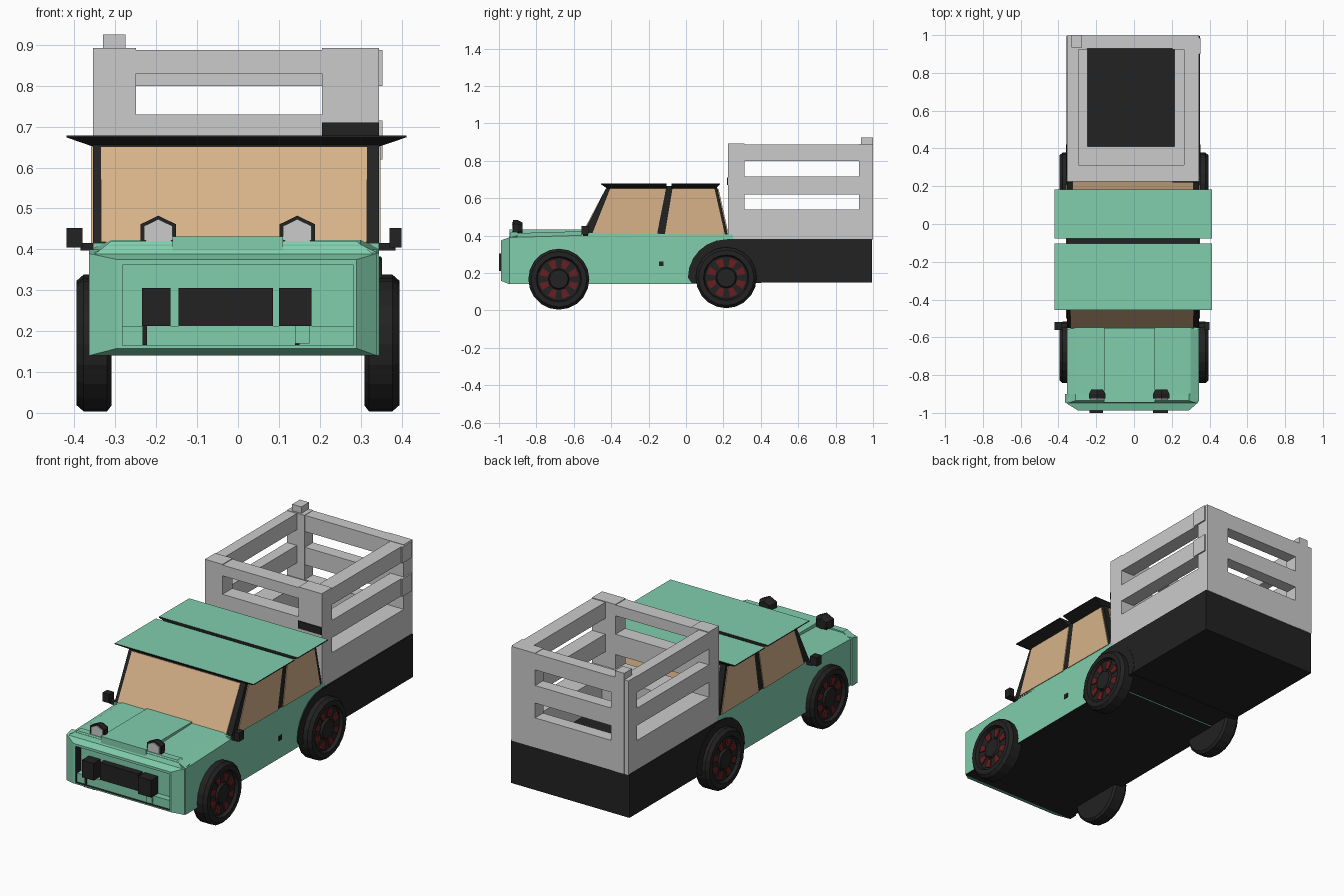
import bpy, bmesh, math
from mathutils import Vector

if "Cube" in bpy.data.objects:
    bpy.data.objects.remove(bpy.data.objects["Cube"])


def material(name, col):
    m = bpy.data.materials.new(name)
    m.diffuse_color = (*col, 1)
    m.use_nodes = True
    m.node_tree.nodes["Principled BSDF"].inputs["Base Color"].default_value = m.diffuse_color
    return m


GREEN = material("mint green paint", (0.22, 0.62, 0.42))
BLACK = material("black trim", (0.016, 0.016, 0.016))
GREY = material("light grey boards", (0.6, 0.6, 0.6))
TAN = material("tan glass", (0.68, 0.45, 0.25))
RED = material("dark red spokes", (0.14, 0.013, 0.015))


def loft(name, rings, mats, rule=None):
    """Skin between rings of points, cap both ends, colour faces by a rule."""
    bm = bmesh.new()
    loops = [[bm.verts.new(p) for p in r] for r in rings]
    n = len(loops[0])
    for a, b in zip(loops, loops[1:]):
        for i in range(n):
            j = (i + 1) % n
            bm.faces.new((a[i], a[j], b[j], b[i]))
    bm.faces.new(loops[0])
    bm.faces.new(loops[-1])
    bmesh.ops.recalc_face_normals(bm, faces=bm.faces)
    if rule:
        for f in bm.faces:
            f.material_index = int(rule(f.normal, f.calc_center_median()))
    me = bpy.data.meshes.new(name)
    bm.to_mesh(me)
    bm.free()
    for m in mats:
        me.materials.append(m)
    ob = bpy.data.objects.new(name, me)
    bpy.context.collection.objects.link(ob)
    return ob


def rect(z, x0, x1, y0, y1):
    return [(x0, y0, z), (x1, y0, z), (x1, y1, z), (x0, y1, z)]


def rect_y(y, x0, x1, z0, z1):
    return [(x0, y, z0), (x1, y, z0), (x1, y, z1), (x0, y, z1)]


def box(name, mat, x0, x1, y0, y1, z0, z1):
    return loft(name, [rect(z0, x0, x1, y0, y1), rect(z1, x0, x1, y0, y1)], [mat])


def side_prism(name, pts, x0, x1, mats, rule=None):
    """Extrude a (y, z) side profile across x."""
    return loft(name, [[(x, y, z) for y, z in pts] for x in (x0, x1)], mats, rule)


def under(n, c):
    return n.z < -0.9


XL, XR = -0.355, 0.345

# Lower body and chamfered hood, black underneath
side_prism("body_tub", [(-0.56, 0.14), (0.25, 0.14), (0.25, 0.405), (-0.56, 0.415)],
           XL, XR, [GREEN, BLACK], under)


def hood_ring(y, dz):
    return [(XL, y, 0.14), (XR, y, 0.14), (XR, y, 0.39 + dz), (XR - 0.045, y, 0.412 + dz),
            (XL + 0.045, y, 0.412 + dz), (XL, y, 0.39 + dz)]


loft("hood", [hood_ring(-0.94, 0), hood_ring(-0.53, 0.012)], [GREEN, BLACK], under)
box("hood_bulge", GREEN, -0.16, 0.11, -0.945, -0.55, 0.39, 0.432)

# Nose: chamfered frame around a recessed black grille
loft("nose_frame", [rect_y(-0.90, -0.365, 0.34, 0.14, 0.40),
                    rect_y(-0.945, -0.365, 0.34, 0.14, 0.39),
                    rect_y(-0.988, -0.295, 0.29, 0.158, 0.375),
                    rect_y(-0.988, -0.282, 0.283, 0.165, 0.362),
                    rect_y(-0.935, -0.282, 0.283, 0.165, 0.362)],
     [GREEN, BLACK],
     lambda n, c: n.z < -0.9 and c.y > -0.95
     or (-0.97 < c.y < -0.93 and abs(c.x) < 0.286 and 0.164 < c.z < 0.363))
loft("nose_top", [rect(0.385, -0.355, 0.335, -0.95, -0.9), rect(0.42, -0.31, 0.29, -0.935, -0.9)],
     [GREEN])
box("front_bumper", GREEN, -0.282, 0.283, -0.975, -0.93, 0.165, 0.212)
box("grille_block", BLACK, -0.145, 0.085, -0.975, -0.93, 0.21, 0.305)
for x0, x1 in ((-0.235, -0.165), (0.10, 0.18)):
    box("grille_side_block", BLACK, x0, x1, -1.0, -0.93, 0.212, 0.305)
for x in (-0.228, 0.145):
    box("bumper_strap", BLACK, x - 0.006, x + 0.006, -0.98, -0.94, 0.166, 0.215)
box("tow_block", GREEN, 0.14, 0.175, -0.985, -0.94, 0.17, 0.215)

# Hexagonal headlights standing on the hood
for cx in (-0.195, 0.145):
    def hexa(y, r):
        return [(cx + r * math.sin(k * math.pi / 3), y, 0.44 + 0.85 * r * math.cos(k * math.pi / 3))
                for k in range(6)]
    loft("headlight", [hexa(-0.925, 0.05), hexa(-0.90, 0.05), hexa(-0.875, 0.035)], [BLACK])
    loft("headlight_lens", [hexa(-0.931, 0.04), hexa(-0.924, 0.04)], [GREY])
    box("headlight_foot", BLACK, cx - 0.03, cx + 0.03, -0.915, -0.88, 0.40, 0.43)

# Wing mirrors
for s in (-1, 1):
    a, b = sorted((s * 0.375 - 0.005, s * 0.42 - 0.02 * (s > 0)))
    box("mirror", BLACK, a, b, -0.56, -0.52, 0.405, 0.452)
    a, b = sorted((s * 0.33, s * 0.385))
    box("mirror_arm", BLACK, a, b, -0.55, -0.525, 0.397, 0.415)

# Cabin: black frame with thin glass plates
side_prism("cabin_frame", [(-0.555, 0.40), (0.225, 0.395), (0.165, 0.665), (-0.42, 0.665)],
           XL, XR, [BLACK])
windows = ([(-0.50, 0.413), (-0.155, 0.408), (-0.107, 0.652), (-0.405, 0.652)],
           [(-0.113, 0.408), (0.208, 0.405), (0.152, 0.652), (-0.072, 0.652)])
for w in windows:
    side_prism("left_window", w, XL - 0.004, XL + 0.002, [TAN])
    side_prism("right_window", w, XR - 0.002, XR + 0.004, [TAN])
side_prism("windshield", [(-0.552, 0.418), (-0.546, 0.418), (-0.424, 0.65), (-0.43, 0.65)],
           -0.335, 0.315, [TAN])
side_prism("rear_window", [(0.218, 0.41), (0.227, 0.41), (0.174, 0.65), (0.166, 0.65)],
           -0.325, 0.315, [TAN])

# Roof in two flared panels, green only on top
for name, t0, t1, b0, b1 in (("roof_front", -0.455, -0.103, -0.415, -0.103),
                             ("roof_rear", -0.077, 0.182, -0.077, 0.155)):
    loft(name, [rect(0.648, -0.345, 0.335, b0, b1), rect(0.674, -0.42, 0.412, t0, t1),
                rect(0.679, -0.42, 0.412, t0, t1)], [BLACK, GREEN], lambda n, c: n.z > 0.9)

# Black load bed with rear wheel fenders
box("load_bed", BLACK, -0.358, 0.35, 0.22, 0.995, 0.148, 0.382)
arch = [(0.215 + 0.205 * math.cos(math.pi * k / 12), 0.175 + 0.205 * math.sin(math.pi * k / 12))
        for k in range(13)]
side_prism("rear_fender", arch + [(0.03, 0.146), (0.40, 0.146)], -0.36, 0.352, [BLACK])
box("door_catch", BLACK, XR - 0.01, XR + 0.004, -0.145, -0.12, 0.237, 0.262)

# Slatted fence: side boards, front and back boards, corner posts
for i, (z0, z1, out) in enumerate(((0.38, 0.54, 0), (0.62, 0.715, 0.008), (0.80, 0.888, 0.008))):
    t = 0.11 if i == 0 else 0.06
    box("left_board", GREY, XL, XL + t, 0.24, 0.99, z0, z1)
    box("right_board", GREY, XR - t - 0.02, XR, 0.24, 0.99, z0, z1)
    if out:
        box("right_board_end", GREY, XR, XR + out, 0.90, 0.985, z0, z1)
    box("back_board", GREY, XL, XR, 0.93, 0.998, z0, min(z1, 0.888))
    zf = 0.83 if i == 2 else z0
    box("front_board", GREY, XL, XR, 0.225, 0.41 if i == 0 else 0.31, zf, 0.73 if i == 1 else z1)
for x0, x1 in ((XL, -0.25), (0.205, XR)):
    box("front_post", GREY, x0, x1, 0.224, 0.312, 0.38, 0.892)
    box("back_post", GREY, x0, x1, 0.925, 0.999, 0.38, 0.89)
box("tall_corner_post", GREY, -0.33, -0.275, 0.935, 1.0, 0.38, 0.925)
box("post_patch", BLACK, 0.205, XR, 0.219, 0.226, 0.67, 0.71)


# Wheels: tyre with recessed rim, hub and red spokes
def circle(x, r, cy, cz, n=20):
    return [(x, cy + r * math.cos(math.tau * k / n), cz + r * math.sin(math.tau * k / n))
            for k in range(n)]


for cy, cz in ((-0.68, 0.167), (0.215, 0.175)):
    for s in (-1, 1):
        profile = ((0.31, 0.15), (0.32, 0.163), (0.378, 0.163), (0.395, 0.148),
                   (0.395, 0.122), (0.378, 0.115))
        loft("tyre", [circle(s * x, r, cy, cz) for x, r in profile], [BLACK])
        loft("hub", [circle(s * 0.37, 0.06, cy, cz, 12), circle(s * 0.39, 0.05, cy, cz, 12)], [BLACK])
        for k in range(8):
            a = math.tau * (k + 0.5) / 8
            pts = [(cy + r * math.cos(a + d), cz + r * math.sin(a + d))
                   for r, d in ((0.062, -0.2), (0.106, -0.2), (0.106, 0.2), (0.062, 0.2))]
            side_prism("spoke", pts, s * 0.375, s * 0.384, [RED])
